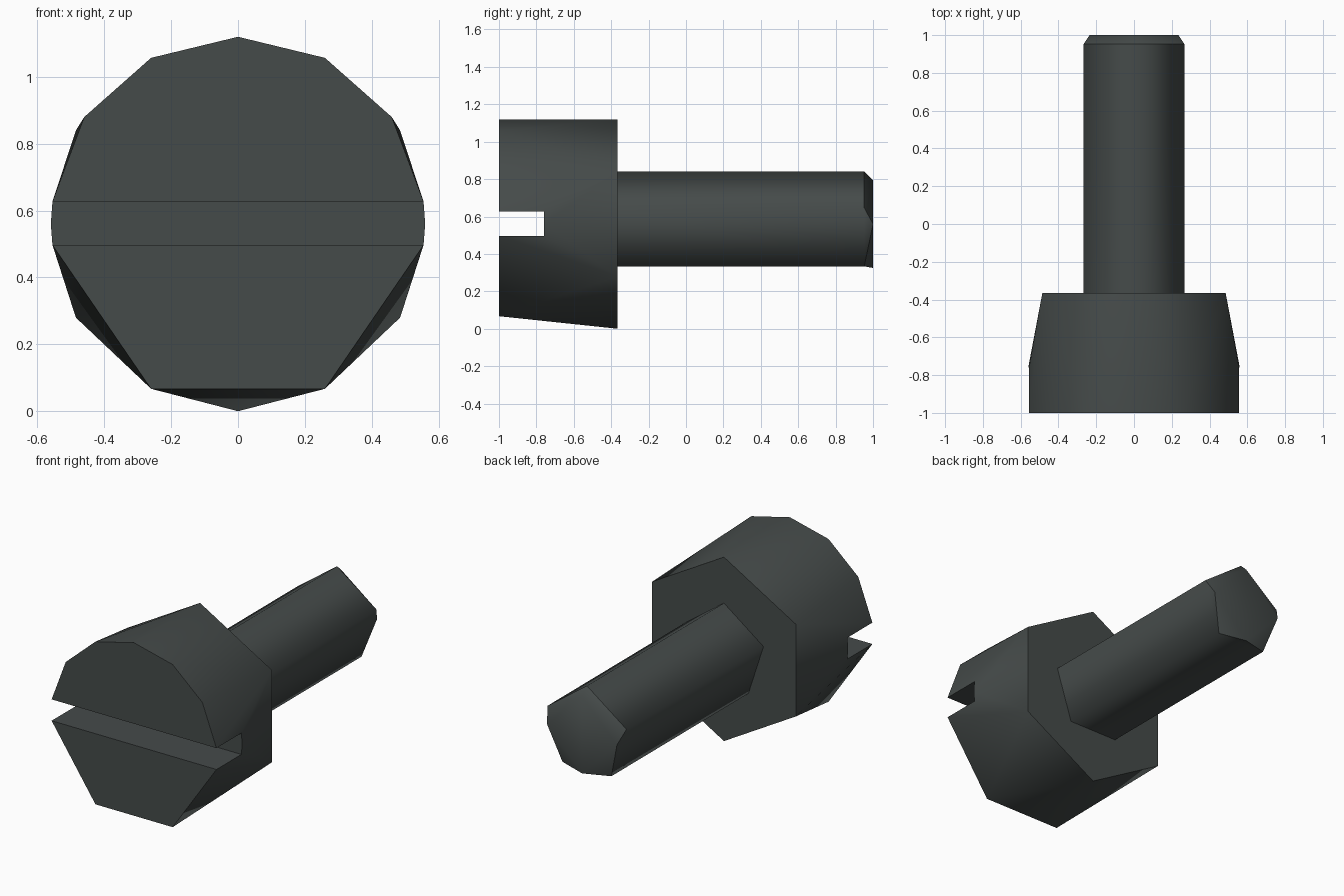
import bpy, bmesh, math

if "Cube" in bpy.data.objects:
    bpy.data.objects.remove(bpy.data.objects["Cube"])

steel = bpy.data.materials.new("dark_steel")
steel.diffuse_color = (0.06, 0.07, 0.068, 1)
steel.use_nodes = True
steel.node_tree.nodes["Principled BSDF"].inputs["Base Color"].default_value = steel.diffuse_color


def mirrored_part(name, points, faces):
    """Build the right half from named points, mirror it across x = 0."""
    bm = bmesh.new()
    for side in (1, -1):
        verts = {k: bm.verts.new((side * x, y, z)) for k, (x, y, z) in points.items()}
        for f in faces:
            bm.faces.new([verts[k] for k in f.split()])
    bmesh.ops.remove_doubles(bm, verts=bm.verts[:], dist=1e-5)
    bmesh.ops.recalc_face_normals(bm, faces=bm.faces[:])
    # join the flat halves along the centre line
    bmesh.ops.dissolve_limit(bm, angle_limit=math.radians(0.5),
                             verts=bm.verts[:], edges=bm.edges[:])
    bm.normal_update()
    # smooth sides, sharp rims
    for f in bm.faces:
        f.smooth = True
    for e in bm.edges:
        if len(e.link_faces) == 2:
            a, b = (f.normal for f in e.link_faces)
            e.smooth = a.angle(b) < math.radians(75) and (abs(a.y) > .35) == (abs(b.y) > .35)
    me = bpy.data.meshes.new(name)
    bm.to_mesh(me)
    bm.free()
    me.materials.append(steel)
    ob = bpy.data.objects.new(name, me)
    bpy.context.collection.objects.link(ob)
    return ob


FRONT, FLOOR, BACK, RIM, TIP = -1.0, -0.76, -0.365, 0.953, 1.0
CZ = 0.56

# Slotted head: faceted front face running into a hexagonal back face
head = {
    "A": (0, FRONT, 1.12), "B": (.26, FRONT, 1.057), "C": (.46, FRONT, .88),
    "D": (.555, FRONT, .627), "E": (.555, FRONT, .497),
    "F": (.26, FRONT, .067), "G": (0, FRONT, .067),
    "D0": (0, FRONT, .627), "E0": (0, FRONT, .497),
    "d": (.555, FLOOR, .627), "h": (.56, FLOOR, CZ), "e": (.555, FLOOR, .497),
    "d0": (0, FLOOR, .627), "e0": (0, FLOOR, .497),
    "P": (0, BACK, 1.12), "Q": (.485, BACK, .84),
    "R": (.485, BACK, .28), "S": (0, BACK, 0),
}
mirrored_part("slotted_head", head, [
    "A B C D D0", "E0 E F G",                       # front
    "D0 D d d0", "d0 d h e e0", "e0 e E E0",        # slot
    "A B P", "B Q P", "B C Q", "C D Q", "D d Q",    # upper side
    "d h Q", "h R Q", "h e R",                      # middle side
    "e E R", "E F R", "F S R", "F G S",             # lower side
    "P Q R S",                                      # back
])

# Five-sided shaft with a chamfer to a diamond tip
r = 0.28
ring = [(r * math.sin(a), CZ + r * math.cos(a)) for a in (0, math.radians(72), math.radians(144))]
ring.append((0, ring[2][1]))
shaft = {}
for i, (x, z) in enumerate(ring):
    shaft[f"b{i}"] = (x, BACK, z)
    shaft[f"r{i}"] = (x, RIM, z)
q = 0.235
shaft.update(t=(0, TIP, CZ + q), s=(q, TIP, CZ), u=(0, TIP, CZ - q))
mirrored_part("shaft", shaft, [f"b{i} b{i+1} r{i+1} r{i}" for i in range(3)] + [
    "r0 r1 t", "r1 s t", "r1 r2 s", "r2 u s", "r2 r3 u",  # chamfer
    "t s u",                                              # tip
])
